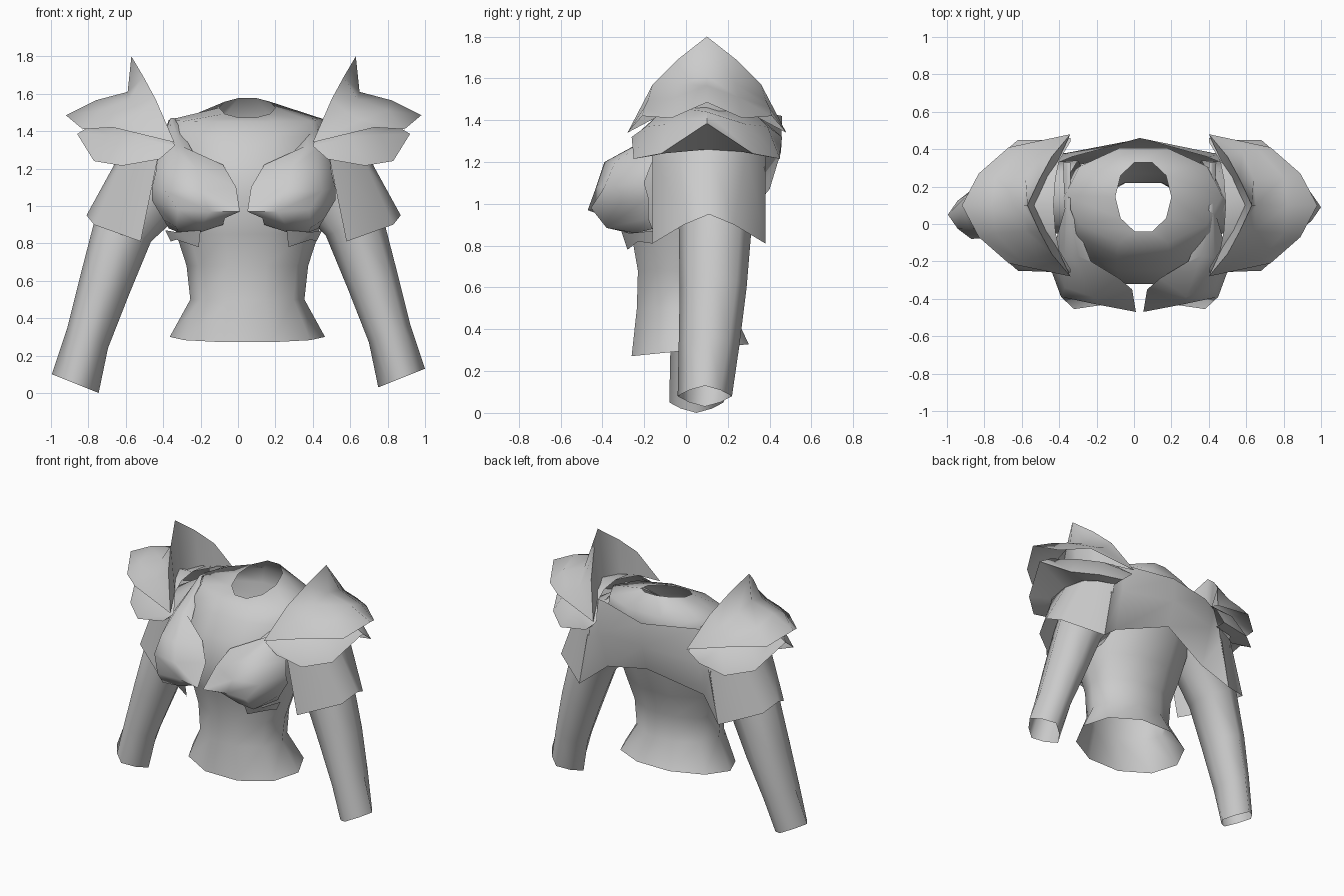
import bpy
import bmesh
from math import cos, sin, tau, radians
from mathutils import Vector

default_cube = bpy.data.objects.get("Cube")
if default_cube:
    bpy.data.objects.remove(default_cube, do_unlink=True)

MID_X = 0.03   # symmetry plane of the armour
MID_Y = 0.1    # front/back symmetry of the shoulder pieces

steel = bpy.data.materials.new("plain_grey")
steel.use_nodes = True
GREY = (0.6, 0.6, 0.6, 1)
steel.diffuse_color = GREY
steel.node_tree.nodes["Principled BSDF"].inputs["Base Color"].default_value = GREY


def mirror_x(p):
    return (2 * MID_X - p[0], p[1], p[2])


def mirror_y(p, centre=MID_Y):
    return (p[0], 2 * centre - p[1], p[2])


def sheet(name, rows, inside, closed=False, angle=75):
    """Skin a grid of points; faces point away from the inside point."""
    bm = bmesh.new()
    grid = [[bm.verts.new(p) for p in row] for row in rows]
    for lower, upper in zip(grid, grid[1:]):
        count = len(lower)
        for i in range(count if closed else count - 1):
            j = (i + 1) % count
            bm.faces.new((lower[i], lower[j], upper[j], upper[i]))
    bmesh.ops.remove_doubles(bm, verts=bm.verts, dist=0.0005)
    bm.normal_update()
    centre = Vector(inside)
    facing = sum((f.calc_center_median() - centre).dot(f.normal) * f.calc_area()
                 for f in bm.faces)
    if facing < 0:
        bmesh.ops.reverse_faces(bm, faces=bm.faces)
    mesh = bpy.data.meshes.new(name)
    bm.to_mesh(mesh)
    bm.free()
    mesh.materials.append(steel)
    obj = bpy.data.objects.new(name, mesh)
    bpy.context.collection.objects.link(obj)
    bpy.ops.object.select_all(action='DESELECT')
    obj.select_set(True)
    bpy.context.view_layer.objects.active = obj
    bpy.ops.object.shade_smooth_by_angle(angle=radians(angle))


def pair(name, rows, inside, angle=75):
    """Make the right part and its mirrored left twin."""
    sheet("right_" + name, rows, inside, angle=angle)
    flipped = [[mirror_x(p) for p in row] for row in rows]
    sheet("left_" + name, flipped, mirror_x(inside), angle=angle)


def front_to_back(rows, centre=MID_Y):
    """Extend front stations, ending at the middle, round to the back."""
    back = [[mirror_y(p, centre) for p in row] for row in rows[-2::-1]]
    return rows + back


def ring(centre, across, depth, sides, pinch=1):
    """Polygon ring from two half axes; pinch pulls in every other corner."""
    c, a, d = Vector(centre), Vector(across), Vector(depth)
    return [c + (a * cos(tau * i / sides) + d * sin(tau * i / sides))
            * (pinch if i % 2 else 1) for i in range(sides)]


# Torso: height, front, back, half width, rise toward the back
torso_profile = [
    (.30, -.26, .30, .415, .03),
    (.50, -.235, .22, .305, 0),
    (.68, -.23, .22, .325, 0),
    (.85, -.26, .27, .38, 0),
    (1.05, -.32, .35, .42, 0),
    (1.25, -.25, .39, .45, 0),
    (1.37, -.17, .40, .45, 0),
    (1.46, -.10, .405, .42, .01),
    (1.525, -.04, .33, .15, .055),
]
TORSO_SIDES = 10
flat = 2 * cos(tau / (2 * TORSO_SIDES))   # flats, not corners, face front and back
torso_rings = [
    ring((.05, (front + back) / 2, z), (half, 0, 0),
         (0, (back - front) / flat, rise), TORSO_SIDES)
    for z, front, back, half, rise in torso_profile]
sheet("torso", torso_rings, (.05, .05, .9), closed=True)

# Arms from the shoulder: x, y, z, half width, slope of the cut, half depth, pinch
arm_profile = [
    (.36, .14, 1.24, .05, .21, .20, 1),
    (.50, .14, 1.14, .16, .16, .19, 1),
    (.62, .14, .90, .15, .06, .175, 1),
    (.72, .13, .60, .13, .05, .16, 1),
    (.81, .11, .32, .11, .05, .145, .95),
    (.875, .09, .08, .125, .05, .13, .82),
]


def arm(name, is_right):
    rings = []
    for i, (x, y, z, half, slope, depth, pinch) in enumerate(arm_profile):
        centre = Vector((x, y, z))
        if is_right:
            centre = Vector(mirror_x(centre))
            if i > 1:
                centre += Vector((-.055, -.04, -.03))
        side = -1 if is_right else 1
        rings.append(ring(centre, (half, 0, side * slope), (0, depth, 0), 8, pinch))
    middle = sum((r[0] + r[4] for r in rings), Vector()) / (2 * len(rings))
    sheet(name, rings, middle, closed=True)


arm("left_arm", False)
arm("right_arm", True)

# Upper shoulder plates: inner panel, tall pointed crest, outer shell
plate_tip = (-.34, -.28, 1.34)
upper_plate = [
    [plate_tip] * 5,
    [(-.41, -.13, 1.42), (-.44, -.16, 1.57), (-.52, -.18, 1.50),
     (-.60, -.20, 1.46), (-.67, -.21, 1.42)],
    [(-.47, -.03, 1.42), (-.505, -.04, 1.69), (-.58, -.04, 1.57),
     (-.74, -.05, 1.51), (-.83, -.07, 1.41)],
    [(-.53, .1, 1.42), (-.57, .1, 1.80), (-.59, .1, 1.61),
     (-.76, .1, 1.565), (-.92, .1, 1.485)],
]
shoulder_inside = (-.55, .1, 1.2)
pair("upper_shoulder_plate", front_to_back(upper_plate), shoulder_inside)

# Lower shoulder plates: capped on top, folding in beneath to meet the sleeve
lower_plate = [
    [(-.34, -.24, 1.33), (-.34, -.26, 1.32), (-.42, -.25, 1.25), (-.42, -.17, 1.25)],
    [(-.40, -.14, 1.42), (-.54, -.19, 1.37), (-.62, -.25, 1.215), (-.55, -.16, 1.23)],
    [(-.42, -.04, 1.46), (-.70, -.09, 1.38), (-.77, -.12, 1.24), (-.62, -.06, 1.25)],
    [(-.43, .1, 1.47), (-.77, .1, 1.44), (-.86, .1, 1.385), (-.64, .1, 1.26)],
]
pair("lower_shoulder_plate", front_to_back(lower_plate), shoulder_inside, angle=50)

# Flared half sleeves, open on the inner side
SLEEVE_Y = .11
sleeve = [
    [(-.43, -.16, 1.25), (-.52, -.16, .81)],
    [(-.61, -.07, 1.25), (-.77, -.01, .90)],
    [(-.64, SLEEVE_Y, 1.26), (-.81, SLEEVE_Y, .95)],
]
pair("sleeve", front_to_back(sleeve, SLEEVE_Y), (-.4, .1, 1))

# Upper back wrap running from sleeve to sleeve
back_half = [
    [(-.45, .31, 1.42), (-.46, .38, 1.15), (-.52, .38, .81)],
    [(-.33, .36, 1.44), (-.36, .38, 1.22), (-.35, .30, .95)],
    [(MID_X, .46, 1.42), (MID_X, .455, 1.25), (MID_X, .40, 1.07)],
]
back_wrap = back_half + [[mirror_x(p) for p in row] for row in back_half[-2::-1]]
sheet("back_wrap", back_wrap, (MID_X, 0, 1.2))

# Chest plates: rows from the back strap down, outer edge to inner edge
chest_plate = [
    [(-.38, .33, 1.41), (-.36, .33, 1.43), (-.35, .33, 1.44), (-.34, .33, 1.44)],
    [(-.37, .08, 1.45), (-.36, .08, 1.47), (-.35, .08, 1.47), (-.34, .08, 1.47)],
    [(-.43, -.13, 1.26), (-.37, -.18, 1.31), (-.30, -.17, 1.32), (-.23, -.20, 1.27)],
    [(-.44, -.17, 1.18), (-.37, -.34, 1.20), (-.22, -.39, 1.20), (-.08, -.29, 1.22)],
    [(-.46, -.20, 1.10), (-.39, -.39, 1.08), (-.20, -.43, 1.08), (-.01, -.35, 1.10)],
    [(-.46, -.18, 1.03), (-.32, -.455, .98), (-.15, -.43, .97), (.01, -.47, .97)],
    [(-.40, -.18, .93), (-.33, -.38, .885), (-.20, -.37, .89), (-.07, -.38, .935)],
    [(-.37, -.16, .88), (-.32, -.24, .86), (-.20, -.27, .86), (-.08, -.29, .90)],
]
pair("chest_plate", chest_plate, (-.22, 0, 1.05))

# Small flaps under the chest plates
flap = [
    [(-.39, -.16, .87), (-.33, -.27, .86), (-.20, -.31, .87)],
    [(-.36, -.16, .81), (-.33, -.23, .82), (-.21, -.28, .78)],
]
pair("chest_flap", flap, (-.2, 0, .85))
